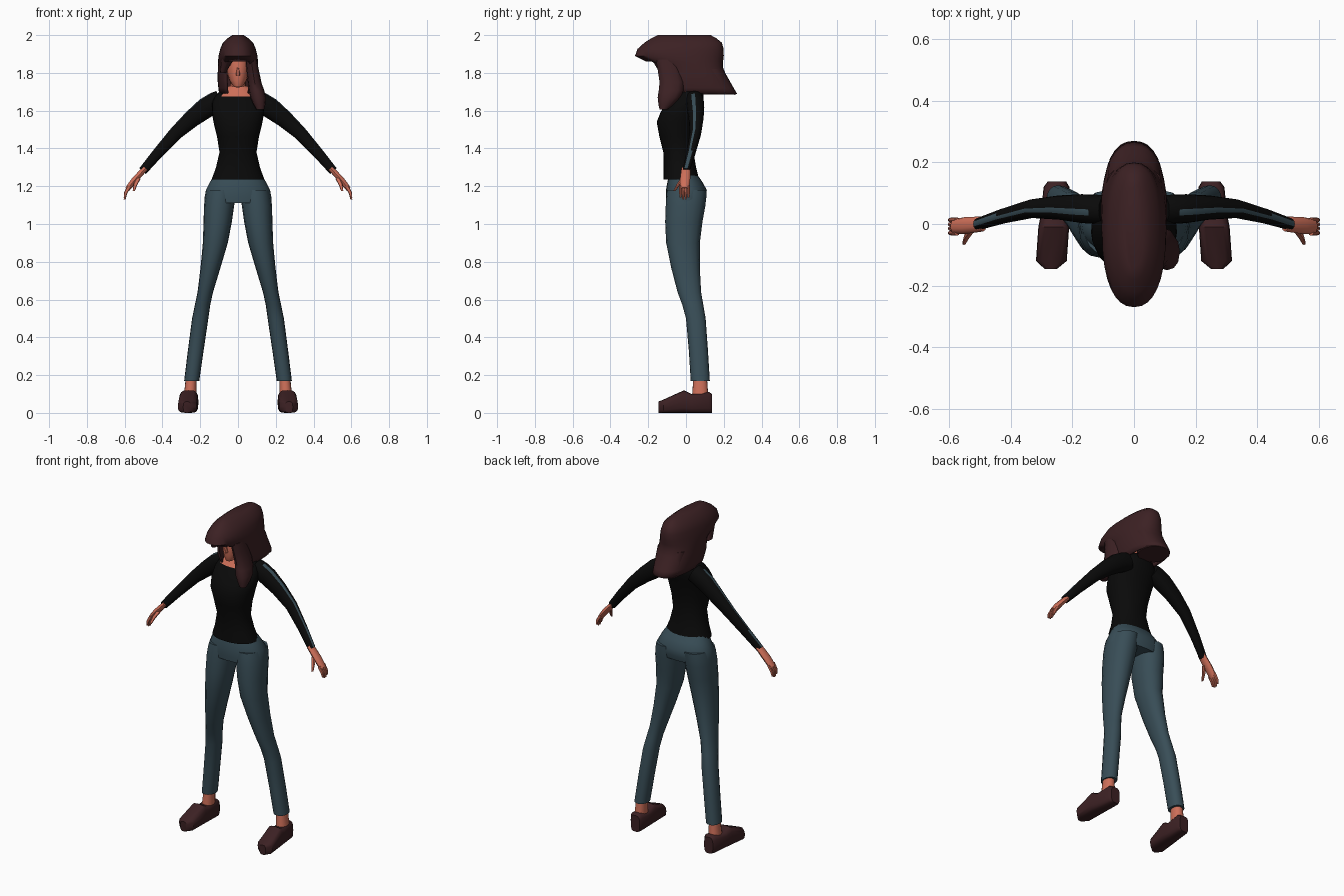
import bpy, bmesh, math
from mathutils import Vector

cube = bpy.data.objects.get("Cube")
if cube:
    bpy.data.objects.remove(cube, do_unlink=True)


def material(name, red, green, blue):
    colour = (red, green, blue, 1)
    mat = bpy.data.materials.new(name)
    mat.use_nodes = True
    mat.diffuse_color = colour
    mat.node_tree.nodes["Principled BSDF"].inputs["Base Color"].default_value = colour
    return mat


BROWN = material("dark brown", .045, .015, .017)
SKIN = material("warm skin", .62, .16, .1)
BLACK = material("black knit", .003, .003, .003)
BLUE = material("slate blue", .04, .075, .095)


def level(z, front, back, half, x=0):
    """Horizontal ring from a front depth to a back depth, with a half width."""
    centre = Vector((x, (front + back) / 2, z))
    return centre, Vector((half, 0, 0)), Vector((0, (back - front) / 2, 0))


def upright(y, half, top):
    """Shoe ring standing on the ground, toes turned slightly outward."""
    centre = Vector((.26 - .07 * y, y, top / 2))
    return centre, Vector((half, 0, 0)), Vector((0, 0, top / 2))


def tube(points, radii, flatness):
    """Rings square to a path; flatness scales the depth of each ring."""
    path = [Vector(p) for p in points]
    rings = []
    for i, radius in enumerate(radii):
        along = path[min(i + 1, len(path) - 1)] - path[max(i - 1, 0)]
        outward = Vector((-along.z, 0, along.x)).normalized()
        rings.append((path[i], Vector((0, radius * flatness, 0)), outward * radius))
    return rings


def refine(rings):
    """Add one smoothly curved ring between each pair of rings."""
    result = []
    for i in range(len(rings) - 1):
        before, after = rings[max(i - 1, 0)], rings[min(i + 2, len(rings) - 1)]
        middle = tuple((9 * (p + q) - o - r) / 16
                       for o, p, q, r in zip(before, rings[i], rings[i + 1], after))
        result += [rings[i], middle]
    return result + [rings[-1]]


def signed_power(value, power):
    return math.copysign(abs(value) ** (2 / power), value)


def loft(name, rings, mats, sides=16, mirror=1, power=2.2, paint=None, drop=None):
    """Skin a row of rounded rings, cap it, then paint or drop faces by rule."""
    bm = bmesh.new()
    rows = []
    for centre, u, v in rings:
        row = []
        for j in range(sides):
            angle = math.tau * j / sides
            spot = (centre + u * signed_power(math.cos(angle), power)
                    + v * signed_power(math.sin(angle), power))
            spot.x *= mirror
            row.append(bm.verts.new(spot))
        rows.append(row)
    for low, high in zip(rows, rows[1:]):
        for j in range(sides):
            k = (j + 1) % sides
            face = bm.faces.new((low[j], low[k], high[k], high[j]))
            if paint and paint(face.calc_center_median(), j):
                face.material_index = 1
    bm.faces.new(rows[0])
    bm.faces.new(rows[-1])
    bmesh.ops.recalc_face_normals(bm, faces=bm.faces)
    if drop:
        unwanted = [f for f in bm.faces if drop(f.calc_center_median())]
        bmesh.ops.delete(bm, geom=unwanted, context='FACES')
    mesh = bpy.data.meshes.new(name)
    bm.to_mesh(mesh)
    bm.free()
    for mat in mats:
        mesh.materials.append(mat)
    part = bpy.data.objects.new(name, mesh)
    bpy.context.collection.objects.link(part)
    bpy.ops.object.select_all(action='DESELECT')
    part.select_set(True)
    bpy.context.view_layer.objects.active = part
    bpy.ops.object.shade_smooth_by_angle(angle=math.radians(42))
    return part


# Sweater with a scooped neckline
loft("sweater", refine([
    level(z=1.235, front=-.12, back=.07, half=.14),
    level(z=1.38, front=-.12, back=.04, half=.098),
    level(z=1.54, front=-.155, back=.06, half=.13),
    level(z=1.64, front=-.1, back=.09, half=.138),
    level(z=1.7, front=-.05, back=.09, half=.1),
    level(z=1.73, front=-.03, back=.07, half=.05)]),
    [BLACK, SKIN], sides=24,
    paint=lambda c, j: c.z > 1.66 and c.y < 0 and abs(c.x) < .085)

# Neck, head and nose
loft("neck", [level(z=1.66, front=-.03, back=.06, half=.045),
              level(z=1.8, front=-.04, back=.06, half=.04)], [SKIN])
loft("head", refine([
    level(z=1.725, front=-.105, back=-.05, half=.02),
    level(z=1.76, front=-.115, back=.04, half=.046),
    level(z=1.84, front=-.118, back=.09, half=.065),
    level(z=1.93, front=-.1, back=.09, half=.06)]), [SKIN])
loft("nose", [level(z=1.785, front=-.135, back=-.1, half=.012),
              level(z=1.835, front=-.118, back=-.1, half=.005)], [SKIN], sides=6)

# Hair shell, open in front of the face
hair = loft("hair", refine([
    level(z=2, front=-.15, back=.13, half=.03),
    level(z=1.96, front=-.22, back=.19, half=.08),
    level(z=1.89, front=-.27, back=.2, half=.103),
    level(z=1.83, front=-.145, back=.195, half=.106),
    level(z=1.76, front=-.135, back=.23, half=.108),
    level(z=1.69, front=-.11, back=.27, half=.1)]),
    [BROWN], sides=32, power=2.3,
    drop=lambda c: c.z < 1.692 or (c.z < 1.85 and c.y < 0 and abs(c.x) < .06))
hair.modifiers.new("thickness", 'SOLIDIFY').thickness = .012
loft("hair_back", [level(z=1.82, front=.07, back=.19, half=.09),
                   level(z=1.685, front=.08, back=.265, half=.085)], [BROWN])

# Long lock over the left shoulder, and a swept fringe
loft("side_lock", refine([
    level(z=1.87, front=-.16, back=-.05, half=.03, x=.07),
    level(z=1.75, front=-.14, back=-.01, half=.036, x=.088),
    level(z=1.67, front=-.15, back=-.03, half=.042, x=.107),
    level(z=1.605, front=-.14, back=-.1, half=.02, x=.118)]), [BROWN], sides=12)
loft("fringe", [level(z=1.9, front=-.2, back=-.1, half=.04, x=-.045),
                level(z=1.8, front=-.138, back=-.08, half=.015, x=-.08)], [BROWN], sides=12)

# Hips of the trousers
loft("hips", refine([
    level(z=1.26, front=-.09, back=.06, half=.125),
    level(z=1.18, front=-.106, back=.11, half=.17),
    level(z=1.11, front=-.104, back=.1, half=.178)]), [BLUE], sides=24)

for word, mirror in (("left", 1), ("right", -1)):
    # Trouser leg
    loft(word + "_leg", refine([
        level(z=1.18, front=-.1, back=.11, half=.075, x=.09),
        level(z=1.1, front=-.107, back=.103, half=.08, x=.1),
        level(z=.9, front=-.105, back=.073, half=.066, x=.12),
        level(z=.64, front=-.045, back=.08, half=.041, x=.173),
        level(z=.5, front=0, back=.104, half=.043, x=.2),
        level(z=.17, front=.025, back=.126, half=.04, x=.245)]), [BLUE], mirror=mirror)

    # Ankle and shoe
    loft(word + "_ankle", [level(z=.2, front=.04, back=.11, half=.028, x=.247),
                           level(z=.06, front=.03, back=.12, half=.035, x=.255)],
         [SKIN], mirror=mirror)
    loft(word + "_shoe", [
        upright(y=-.146, half=.02, top=.06), upright(y=-.12, half=.05, top=.07),
        upright(y=-.01, half=.05, top=.12), upright(y=.03, half=.045, top=.1),
        upright(y=.12, half=.042, top=.112), upright(y=.138, half=.03, top=.1)],
        [BROWN], mirror=mirror, power=3.4)

    # Sleeve with a narrow stripe on its upper side, wider at the cuff
    loft(word + "_sleeve", refine(tube(
        points=[(.09, .045, 1.655), (.17, .05, 1.615), (.33, .05, 1.48), (.505, 0, 1.28)],
        radii=[.055, .055, .036, .023], flatness=.85)),
        [BLACK, BLUE], mirror=mirror,
        paint=lambda c, j: abs(c.x) > .15 and j == 4 or abs(c.x) > .45 and j == 3)

    # Palm, four fingers and thumb
    loft(word + "_palm", refine(tube(
        points=[(.49, 0, 1.295), (.55, -.005, 1.23), (.585, -.008, 1.185)],
        radii=[.015, .017, .014], flatness=1.6)), [SKIN], sides=10, mirror=mirror)
    for finger in range(4):
        y = .014 * finger - .029
        tip = 1.13 if finger in (1, 2) else 1.14
        loft(f"{word}_finger_{finger + 1}", tube(
            points=[(.575, y, 1.2), (.595, y, 1.165), (.6, y, tip)],
            radii=[.01, .009, .005], flatness=.85), [SKIN], sides=8, mirror=mirror)
    loft(word + "_thumb", tube(
        points=[(.525, -.015, 1.245), (.543, -.04, 1.21), (.552, -.062, 1.175)],
        radii=[.011, .01, .006], flatness=1), [SKIN], sides=8, mirror=mirror)
